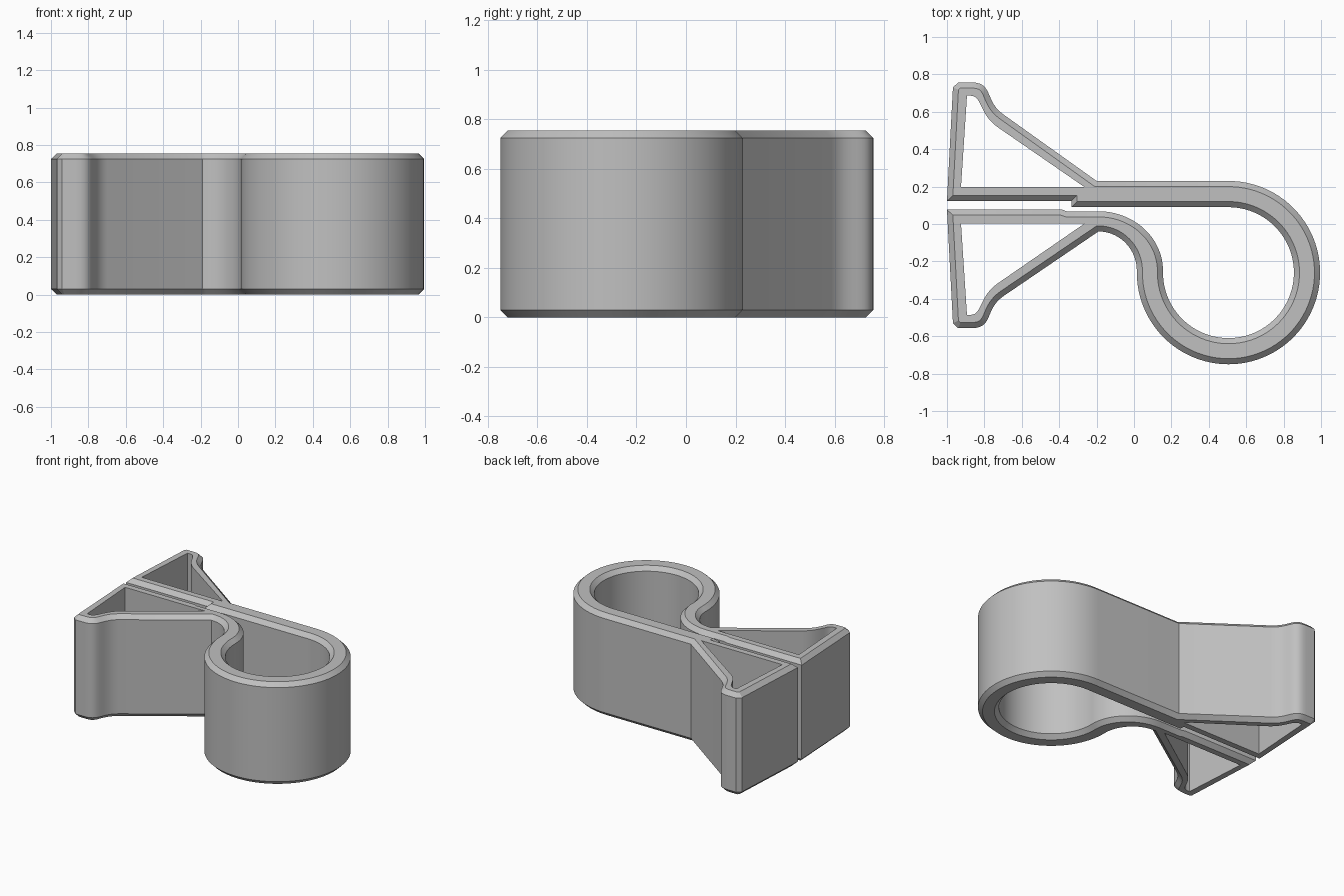
import bpy, bmesh
from math import cos, sin, radians
from mathutils import Vector
from mathutils.geometry import interpolate_bezier

cube = bpy.data.objects.get("Cube")
if cube:
    bpy.data.objects.remove(cube, do_unlink=True)

HEIGHT, CHAMFER, MIRROR_SUM = 0.755, 0.03, 0.2


def arc(cx, cy, rx, ry, start, end, steps):
    angles = [radians(start + (end - start) * i / steps) for i in range(steps + 1)]
    return [Vector((cx + rx * cos(a), cy + ry * sin(a))) for a in angles]


def bezier(*pts):
    return [p.to_2d() for p in interpolate_bezier(*[Vector((*p, 0)) for p in pts], 14)]


def points(*pts):
    return [Vector(p) for p in pts]


def mirrored(pts):
    return [Vector((p.x, MIRROR_SUM - p.y)) for p in reversed(pts)]


def inset(pts, d):
    """Mitred inward offset of a clockwise outline."""
    out = []
    for i, p in enumerate(pts):
        a = (p - pts[i - 1]).normalized()
        b = (pts[(i + 1) % len(pts)] - p).normalized()
        na, nb = Vector((a.y, -a.x)), Vector((b.y, -b.x))
        out.append(p + (na + nb) * d / (1 + na.dot(nb)))
    return out


# Finger grip outline and the triangular opening inside it
grip = (points((-1, .123), (-.968, .73), (-.94, .757))
        + bezier((-.87, .757), (-.75, .757), (-.8, .658), (-.7, .587))
        + points((-.2, .23)))
opening = (points((-.925, .197), (-.893, .686))
           + bezier((-.875, .686), (-.81, .686), (-.83, .587), (-.728, .517))
           + points((-.264, .197)))

# Whole clip outline, clockwise: grip, loop, neck, grip, jaws
outline = (grip
           + arc(.505, -.26, .49, .49, 90, -180, 72)
           + arc(-.19, -.25, .205, .21, 0, 90, 24)
           + mirrored(grip)[1:]
           + points((-.385, .077), (-.36, .068))
           + arc(-.19, -.25, .345, .318, 90, 0, 24)
           + arc(.505, -.26, .35, .35, -180, 90, 72)
           + points((-.335, .09), (-.335, .123)))

bm = bmesh.new()


def ring(pts, z):
    return [bm.verts.new((p.x, p.y, z)) for p in pts]


def bridge(lower, upper):
    n = len(lower)
    for i in range(n):
        j = (i + 1) % n
        bm.faces.new((lower[i], lower[j], upper[j], upper[i]))


# Outer wall with chamfered rims
small = inset(outline, CHAMFER)
layers = [ring(small, 0), ring(outline, CHAMFER),
          ring(outline, HEIGHT - CHAMFER), ring(small, HEIGHT)]
for low, high in zip(layers, layers[1:]):
    bridge(low, high)

# Straight walls of the two openings
bottoms, tops = [layers[0]], [layers[-1]]
for hole in (opening, mirrored(opening)):
    low, high = ring(hole, 0), ring(hole, HEIGHT)
    bridge(low, high)
    bottoms.append(low)
    tops.append(high)

# Flat end faces around the openings
for loops, z in ((bottoms, -1), (tops, 1)):
    edges = [bm.edges.get((r[i - 1], r[i])) for r in loops for i in range(len(r))]
    bmesh.ops.triangle_fill(bm, use_beauty=True, use_dissolve=False,
                            edges=edges, normal=(0, 0, z))
bmesh.ops.recalc_face_normals(bm, faces=bm.faces[:])

mesh = bpy.data.meshes.new("spring_clip")
bm.to_mesh(mesh)
bm.free()
clip = bpy.data.objects.new("spring_clip", mesh)
bpy.context.collection.objects.link(clip)

# Plain grey plastic
grey = bpy.data.materials.new("grey_plastic")
grey.use_nodes = True
colour = (.53, .53, .53, 1)
grey.diffuse_color = colour
grey.node_tree.nodes["Principled BSDF"].inputs["Base Color"].default_value = colour
mesh.materials.append(grey)

bpy.ops.object.select_all(action='DESELECT')
clip.select_set(True)
bpy.context.view_layer.objects.active = clip
bpy.ops.object.shade_smooth_by_angle(angle=radians(30))
